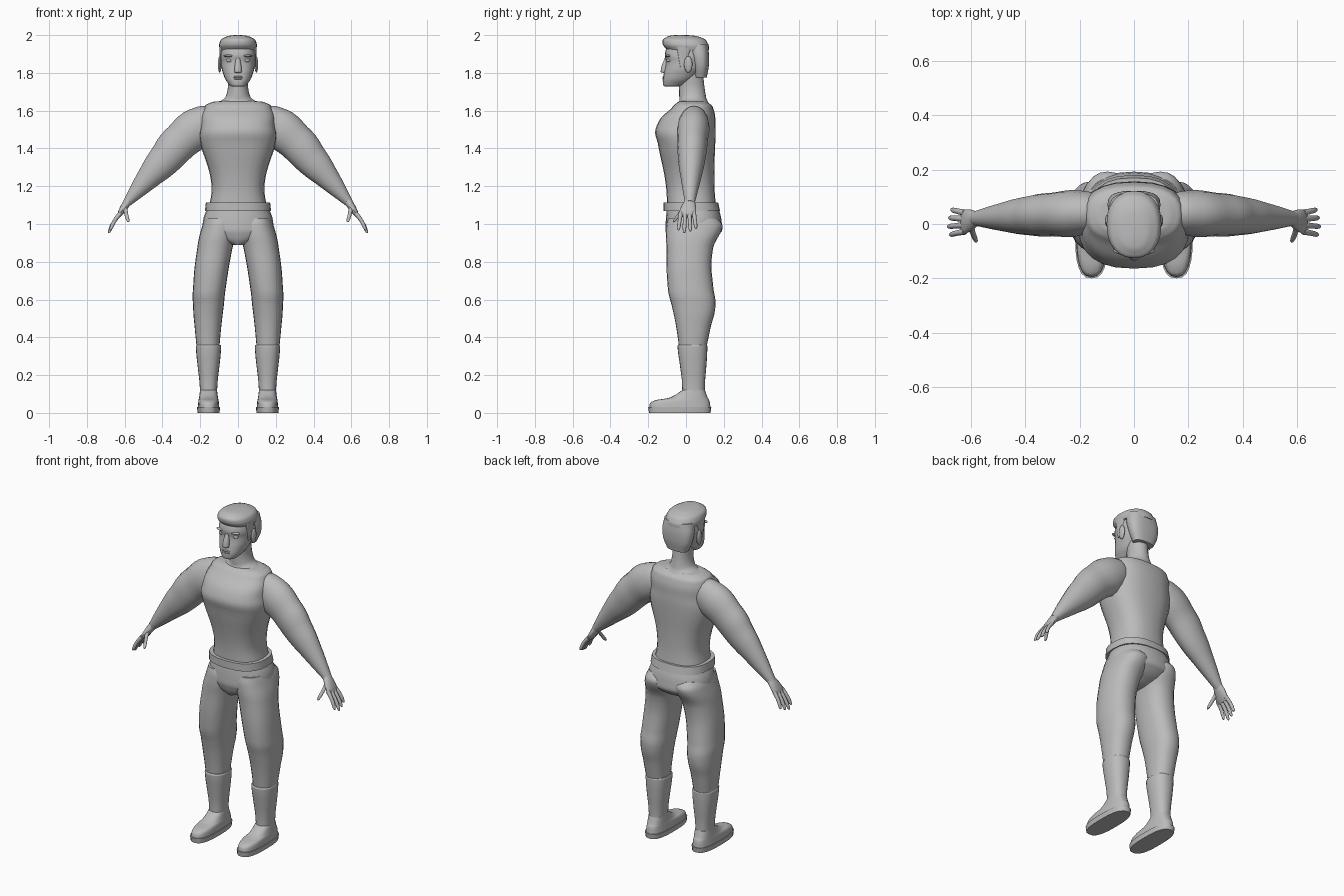
import bpy, bmesh, math
from mathutils import Vector

if "Cube" in bpy.data.objects:
    bpy.data.objects.remove(bpy.data.objects["Cube"])

grey = bpy.data.materials.new("plain grey")
grey.use_nodes = True
grey.diffuse_color = (0.5, 0.5, 0.5, 1)
grey.node_tree.nodes["Principled BSDF"].inputs["Base Color"].default_value = grey.diffuse_color


def finish(name, bm):
    """Turn the working mesh into a smooth shaded object with crisp edges."""
    bmesh.ops.recalc_face_normals(bm, faces=bm.faces)
    mesh = bpy.data.meshes.new(name)
    bm.to_mesh(mesh)
    bm.free()
    mesh.materials.append(grey)
    part = bpy.data.objects.new(name, mesh)
    bpy.context.collection.objects.link(part)
    bpy.ops.object.select_all(action='DESELECT')
    part.select_set(True)
    bpy.context.view_layer.objects.active = part
    bpy.ops.object.shade_smooth_by_angle(angle=math.radians(45))


def smooth_rows(rows, steps=5):
    """Fill in rows along a smooth curve, with slopes set by spacing."""
    rows = [Vector(row) for row in rows]
    last = len(rows) - 1

    def slope(i):
        before, after = rows[max(i - 1, 0)], rows[min(i + 1, last)]
        travel = (rows[i] - before).length + (after - rows[i]).length
        return (after - before) / travel

    filled = []
    for i in range(last):
        start, end = rows[i], rows[i + 1]
        gap = (end - start).length
        for k in range(steps):
            t = k / steps
            lead = start + slope(i) * gap * t
            tail = end - slope(i + 1) * gap * (1 - t)
            blend = t * t * (3 - 2 * t)
            filled.append(lead.lerp(tail, blend))
    return filled + [rows[last]]


def skin(name, sections, power, sides=24):
    """Skin over rounded sections given as (centre, half axis, half axis)."""
    bm = bmesh.new()
    rings = []
    for centre, across, along in sections:
        ring = []
        for k in range(sides):
            angle = math.tau * k / sides
            c, s = math.cos(angle), math.sin(angle)
            c = math.copysign(abs(c) ** (2 / power), c)
            s = math.copysign(abs(s) ** (2 / power), s)
            ring.append(bm.verts.new(centre + across * c + along * s))
        rings.append(ring)
    for low, high in zip(rings, rings[1:]):
        for k in range(sides):
            bm.faces.new((low[k - 1], low[k], high[k], high[k - 1]))
    bm.faces.new(rings[0])
    bm.faces.new(rings[-1])
    finish(name, bm)


def stack(name, rows, power=2.3, middle=0.0):
    """Level sections: height, half width, front, back."""
    sections = []
    for z, half_width, front, back in smooth_rows(rows):
        centre = Vector((middle, (front + back) / 2, z))
        sections.append((centre, Vector((half_width, 0, 0)), Vector((0, (back - front) / 2, 0))))
    skin(name, sections, power)


def limb(name, rows, side):
    """Sections square to a path: x, y, z, thickness, width."""
    rows = smooth_rows(rows)
    sections = []
    for i, (x, y, z, thickness, width) in enumerate(rows):
        heading = rows[min(i + 1, len(rows) - 1)] - rows[max(i - 1, 0)]
        square = Vector((-heading[2] * side, 0, heading[0])).normalized()
        sections.append((Vector((x * side, y, z)), square * thickness, Vector((0, width, 0))))
    skin(name, sections, power=2, sides=16)


def finger(name, side, root, tip, bow):
    """Tapered digit, bowed outward at its middle joint."""
    root, tip = Vector(root), Vector(tip)
    joint = root.lerp(tip, 0.5) + Vector((bow, 0, bow))
    near_tip = joint.lerp(tip, 0.8)
    points = (root, joint, near_tip, tip)
    sizes = (.012, .01, .008, .003)
    limb(name, [(*point, size, size) for point, size in zip(points, sizes)], side)


def blob(name, place, size):
    bm = bmesh.new()
    bmesh.ops.create_uvsphere(bm, u_segments=14, v_segments=8, radius=1)
    bmesh.ops.scale(bm, vec=size, verts=bm.verts)
    bmesh.ops.translate(bm, vec=place, verts=bm.verts)
    finish(name, bm)


# Sleeveless shirt, belt and hips
stack("shirt", [(1.08, .155, -.1, .16), (1.23, .143, -.11, .15), (1.43, .2, -.15, .155),
                (1.52, .197, -.155, .155), (1.61, .18, -.08, .145),
                (1.64, .15, -.05, .12), (1.65, .1, -.03, .1)], power=2.5)
stack("belt", [(1.07, .175, -.12, .18), (1.115, .17, -.12, .17)], power=2.5)
stack("trouser_hips", [(1.09, .16, -.1, .17), (1, .187, -.108, .19),
                       (.95, .17, -.106, .18), (.89, .03, -.08, .08)])

# Neck, head and hair
stack("neck", [(1.6, .13, -.06, .14), (1.64, .11, -.04, .12),
               (1.68, .063, -.036, .105), (1.8, .058, -.04, .09)], power=2)
stack("head", [(1.727, .03, -.11, -.05), (1.742, .05, -.122, 0), (1.8, .08, -.117, .07),
               (1.86, .09, -.107, .1), (1.9, .092, -.112, .1), (1.96, .08, -.09, .09)])
stack("hair_back", [(1.775, .065, .045, .11), (1.86, .095, .03, .122),
                    (1.95, .09, 0, .115)], power=2.6)
stack("hair_top", [(1.922, .095, -.1, .122), (1.955, .099, -.124, .116),
                   (1.985, .075, -.11, .085), (2, .02, -.06, .01)])

# Nose and lips
stack("nose", [(1.8, .012, -.12, -.1), (1.81, .02, -.134, -.09), (1.88, .01, -.112, -.09)])
for label, height in (("upper_lip", 1.779), ("lower_lip", 1.769)):
    blob(label, (0, -.117, height), (.028, .008, .005))

for side, word in ((1, "left_"), (-1, "right_")):
    # Ears, eyes and brows
    blob(word + "ear", (side * .097, .012, 1.845), (.01, .022, .044))
    blob(word + "eye", (side * .045, -.09, 1.866), (.019, .013, .01))
    blob(word + "brow", (side * .045, -.095, 1.89), (.032, .016, .007))
    stack(word + "sideburn", [(1.83, .004, -.03, -.01), (1.94, .01, -.05, .03)], middle=side * .089)

    # Trouser leg: rows of height, inner edge, outer edge, front, back
    leg = [(1.03, .02, .175, -.095, .165), (.98, .005, .192, -.105, .192),
           (.87, .03, .216, -.103, .143), (.66, .065, .238, -.096, .145),
           (.57, .075, .238, -.076, .156), (.46, .088, .23, -.053, .132),
           (.33, .1, .217, -.035, .105)]
    sections = []
    for z, inner, outer, front, back in smooth_rows(leg):
        centre = Vector((side * (inner + outer) / 2, (front + back) / 2, z))
        sections.append((centre, Vector(((outer - inner) / 2, 0, 0)),
                         Vector((0, (back - front) / 2, 0))))
    skin(word + "trouser_leg", sections, power=2.3)

    # Boot with a rolled top and a flat sole
    boot_middle = side * .156
    stack(word + "boot_shaft", [(.36, .064, -.04, .11), (.35, .067, -.045, .113),
                                (.25, .058, -.032, .108), (.13, .046, -.02, .1),
                                (.06, .048, -.025, .105)], middle=boot_middle)
    stack(word + "boot_foot", [(.025, .057, -.196, .13), (.06, .054, -.18, .125),
                               (.08, .05, -.09, .115), (.12, .045, -.02, .1)],
          power=2.6, middle=boot_middle)
    stack(word + "sole", [(0, .058, -.196, .13), (.03, .061, -.2, .134)],
          power=2.7, middle=boot_middle)

    # Arm: rows of x, height and thickness, drifting forward towards the wrist
    arm = [(.11, 1.57, .05), (.18, 1.53, .1), (.3, 1.44, .1),
           (.38, 1.35, .09), (.47, 1.25, .065), (.59, 1.11, .022)]
    limb(word + "arm", [(x, .05 - .05 * x, z, thickness, .7 * thickness + .01)
                        for x, z, thickness in arm], side)

    # Palm, with fingers that fan out and a thumb that points forward and down
    limb(word + "palm", [(.578, .02, 1.126, .022, .026), (.615, .01, 1.07, .017, .044),
                         (.632, .006, 1.04, .009, .042)], side)
    for i, label in enumerate(("index", "middle", "ring", "little")):
        spread = i - 1.5
        length = 1 - .13 * abs(spread + .3)
        root = Vector((.622, .007 + .023 * spread, 1.058))
        reach = Vector((.065, .01 * spread, -.108)) * length
        finger(word + label + "_finger", side, root, root + reach, bow=.004)
    finger(word + "thumb", side, (.6, -.005, 1.095), (.58, -.065, 1.01), bow=.002)
